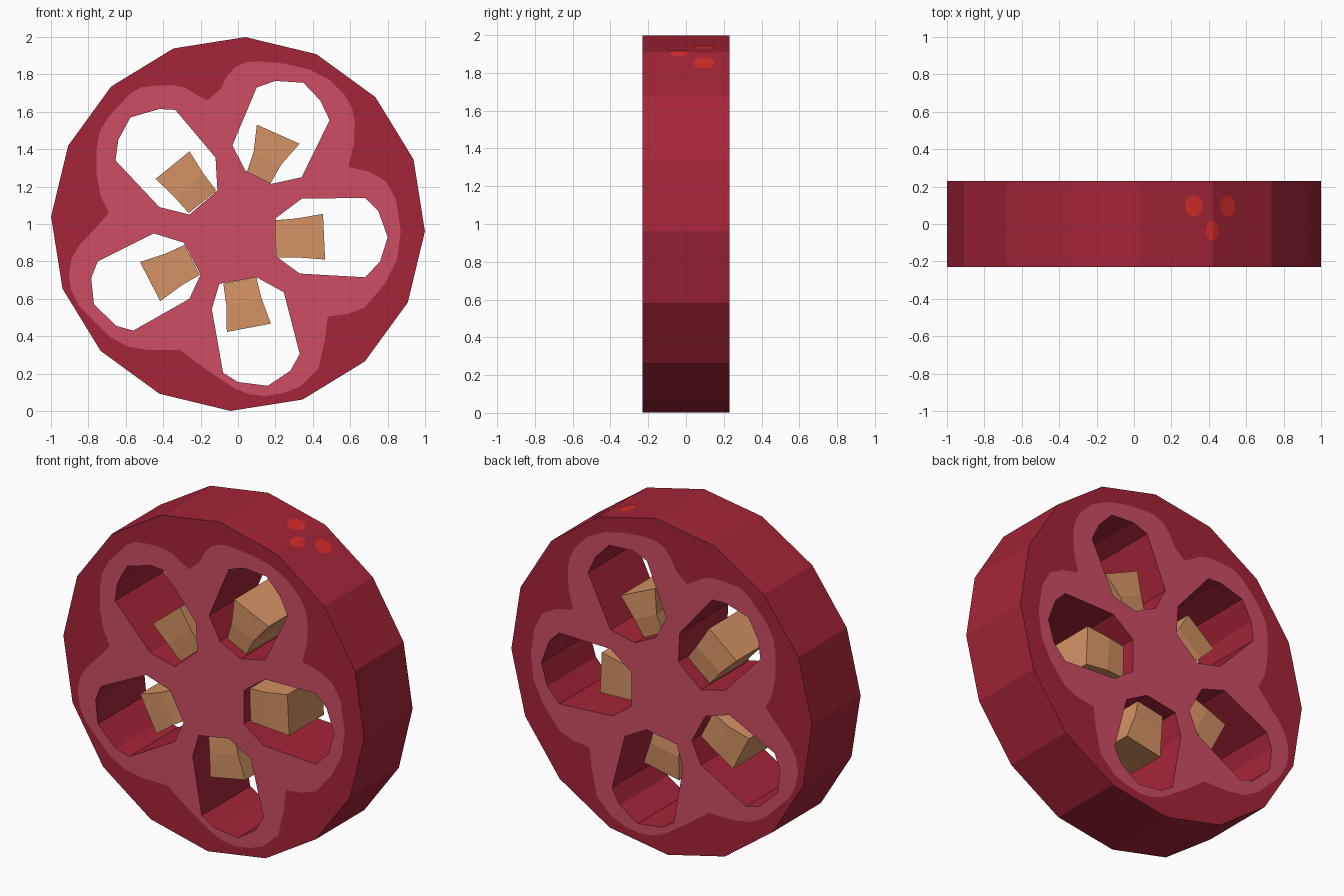
import bpy, bmesh, math
from mathutils import Vector
from mathutils.geometry import tessellate_polygon

if "Cube" in bpy.data.objects:
    bpy.data.objects.remove(bpy.data.objects["Cube"])

DEPTH = 0.23


def material(name, rgb):
    m = bpy.data.materials.new(name)
    m.diffuse_color = (*rgb, 1)
    m.use_nodes = True
    m.node_tree.nodes["Principled BSDF"].inputs["Base Color"].default_value = m.diffuse_color
    return m


SKIN = material("dark red skin", (0.376, 0.018, 0.038))
FLESH = material("pink flesh", (0.61, 0.076, 0.127))
SEED = material("tan seed", (0.66, 0.29, 0.127))
SPOT = material("bright red spot", (0.66, 0.026, 0.023))


def finish(name, bm, mats, recalc=True):
    if recalc:
        bmesh.ops.recalc_face_normals(bm, faces=bm.faces[:])
    me = bpy.data.meshes.new(name)
    bm.to_mesh(me)
    bm.free()
    for m in mats:
        me.materials.append(m)
    ob = bpy.data.objects.new(name, me)
    bpy.context.collection.objects.link(ob)
    return ob


# Profiles in the front plane (x, z)
outer = [(math.cos(math.radians(87.7 - 22.5 * i)),
          1 + math.sin(math.radians(87.7 - 22.5 * i))) for i in range(16)]

lobes = [(-.165, 1.66), (-.095, 1.72), (-.06, 1.79), (-.015, 1.84), (.045, 1.865), (.115, 1.87),
         (.25, 1.857), (.385, 1.825), (.49, 1.77), (.57, 1.69), (.61, 1.62), (.625, 1.54),
         (.62, 1.43), (.59, 1.305), (.70, 1.28), (.79, 1.23), (.845, 1.13), (.87, .96),
         (.85, .81), (.785, .68), (.68, .555), (.59, .52), (.48, .505), (.465, .385),
         (.43, .225), (.33, .13), (.24, .095), (.145, .08), (.06, .09), (-.015, .12),
         (-.175, .225), (-.31, .325), (-.47, .325), (-.59, .345), (-.685, .395), (-.845, .555),
         (-.89, .64), (-.905, .73), (-.89, .815), (-.845, .89), (-.76, .98), (-.69, 1.06),
         (-.735, 1.15), (-.757, 1.27), (-.757, 1.40), (-.74, 1.49), (-.695, 1.57), (-.58, 1.695),
         (-.52, 1.73), (-.445, 1.74), (-.35, 1.742), (-.285, 1.73), (-.22, 1.69)]

holes = [
    [(.20, .83), (.20, 1.03), (.34, 1.135), (.68, 1.14), (.75, 1.07),
     (.80, .93), (.76, .80), (.68, .715), (.33, .735)],
    [(-.03, 1.42), (.10, 1.73), (.20, 1.765), (.35, 1.755), (.44, 1.66),
     (.49, 1.555), (.34, 1.25), (.18, 1.215), (.04, 1.285)],
    [(-.655, 1.34), (-.64, 1.45), (-.575, 1.57), (-.42, 1.615), (-.335, 1.61),
     (-.12, 1.355), (-.11, 1.18), (-.26, 1.05), (-.42, 1.09)],
    [(-.45, .95), (-.29, .90), (-.20, .73), (-.26, .60), (-.56, .43),
     (-.65, .455), (-.77, .57), (-.785, .71), (-.75, .80)],
    [(-.10, .68), (.10, .715), (.245, .635), (.33, .305), (.28, .215),
     (.16, .135), (0, .155), (-.08, .205), (-.14, .545)],
]

# Slice body: skin ring and lobed flesh on both faces, straight rim and hole walls
bm = bmesh.new()
loops = [outer, lobes] + holes
sides = [[[bm.verts.new((x, y, z)) for x, z in lp] for lp in loops] for y in (-DEPTH, DEPTH)]


def fill(ids, mat):
    tris = tessellate_polygon([[Vector((x, z, 0)) for x, z in loops[i]] for i in ids])
    for side in sides:
        flat = [v for i in ids for v in side[i]]
        for t in tris:
            if len(set(t)) == 3:
                bm.faces.new([flat[k] for k in t]).material_index = mat


fill([0, 1], 0)
fill([1] + list(range(2, 7)), 1)
for i in [0] + list(range(2, 7)):
    f, b = sides[0][i], sides[1][i]
    for k in range(len(f)):
        n = (k + 1) % len(f)
        bm.faces.new((f[k], f[n], b[n], b[k]))
finish("fruit_slice", bm, [SKIN, FLESH])


# Seeds: blocks flaring away from the core, one in each hole
def seed(index, inner, tip, w_in, w_out):
    a, b = Vector(inner), Vector(tip)
    d = (b - a).normalized()
    s = Vector((-d.y, d.x))
    bm = bmesh.new()
    rings = []
    for t, w, y0, y1 in ((0, w_in, -.17, .15),
                         (.45, w_in * .8 + w_out * .2, -.18, .16),
                         (1, w_out, -.18, .15)):
        c = a.lerp(b, t)
        rings.append([bm.verts.new(((c + s * w * k).x, y, (c + s * w * k).y))
                      for k, y in ((-1, y0), (1, y0), (1, y1), (-1, y1))])
    for r, q in zip(rings, rings[1:]):
        for k in range(4):
            n = (k + 1) % 4
            bm.faces.new((r[k], r[n], q[n], q[k]))
    bm.faces.new(rings[0])
    bm.faces.new(rings[-1])
    finish(f"seed_{index}", bm, [SEED])


for i, args in enumerate([
        ((.20, .92), (.46, .932), .10, .122),
        ((.11, 1.245), (.215, 1.48), .07, .125),
        ((-.19, 1.118), (-.35, 1.315), .095, .117),
        ((-.245, .808), (-.47, .692), .09, .118),
        ((.01, .698), (.058, .445), .09, .12)], 1):
    seed(i, *args)


# Spots draped over the rim facets
def rim_z(x):
    for (x0, z0), (x1, z1) in zip(outer[:3], outer[1:4]):
        if x <= x1:
            return z0 + (z1 - z0) * (x - x0) / (x1 - x0)


for i, (cx, cy, rx, ry) in enumerate([(.32, .095, .048, .055), (.50, .095, .04, .055),
                                      (outer[1][0], -.035, .034, .053)], 1):
    bm = bmesh.new()
    cols = []
    for k in range(1, 16):
        a = math.pi * k / 16
        x, h = cx - rx * math.cos(a), ry * math.sin(a)
        cols.append([bm.verts.new((x, cy + s * h, rim_z(x) + .004)) for s in (-1, 1)])
    for p, q in zip(cols, cols[1:]):
        bm.faces.new((p[0], q[0], q[1], p[1]))
    finish(f"rim_spot_{i}", bm, [SPOT], recalc=False)
